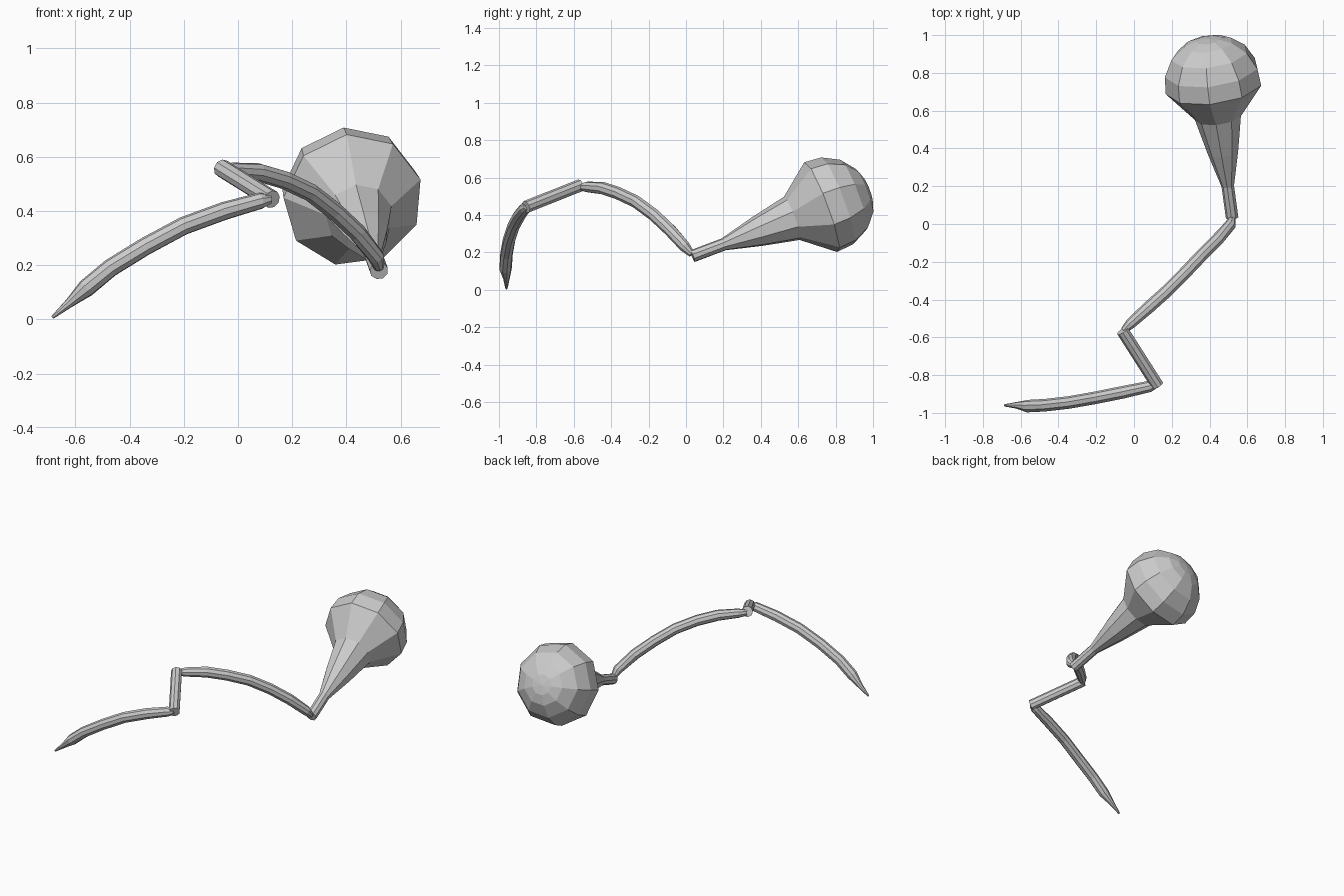
import bpy, bmesh
from math import cos, sin, pi, radians
from mathutils import Vector

if "Cube" in bpy.data.objects:
    bpy.data.objects.remove(bpy.data.objects["Cube"])

SIDES = 9
R = 0.034


def loft(name, stations, turn=-8):
    """Tapered tube through (x, y, z, radius) stations, capped at both ends."""
    pts = [Vector(s[:3]) for s in stations]
    bm = bmesh.new()
    rings = []
    for i, p in enumerate(pts):
        before = (p - pts[i - 1]).normalized() if i else Vector()
        after = (pts[i + 1] - p).normalized() if i < len(pts) - 1 else Vector()
        t = (before + after).normalized()
        up = Vector((0, 0, 1))
        u = (up - t * up.dot(t)).normalized()
        v = t.cross(u)
        ring = []
        for k in range(SIDES):
            a = 2 * pi * k / SIDES + radians(turn)
            ring.append(bm.verts.new(p + (u * cos(a) + v * sin(a)) * stations[i][3]))
        rings.append(ring)
    for a, b in zip(rings, rings[1:]):
        for k in range(SIDES):
            n = (k + 1) % SIDES
            bm.faces.new((a[k], a[n], b[n], b[k]))
    bm.faces.new(rings[0])
    bm.faces.new(rings[-1])
    bmesh.ops.recalc_face_normals(bm, faces=bm.faces)
    mesh = bpy.data.meshes.new(name)
    bm.to_mesh(mesh)
    bm.free()
    obj = bpy.data.objects.new(name, mesh)
    bpy.context.collection.objects.link(obj)
    return obj


# pointed, gently arched foot segment
loft("foot_segment", [
    (-0.685, -0.96, 0.007, 0.006), (-0.62, -0.96, 0.062, 0.018),
    (-0.56, -0.965, 0.115, R), (-0.47, -0.96, 0.19, R),
    (-0.34, -0.945, 0.27, R), (-0.20, -0.92, 0.345, R),
    (-0.05, -0.89, 0.40, R), (0.085, -0.86, 0.438, R * 0.9),
    (0.12, -0.85, 0.445, 0.018)])

# short straight link
loft("short_link", [(0.125, -0.855, 0.443, R), (-0.06, -0.565, 0.558, R)])

# long arched segment, narrowed where it meets its neighbours
loft("long_arch", [
    (-0.055, -0.565, 0.55, 0.018), (-0.02, -0.53, 0.55, R * 0.85),
    (0.075, -0.445, 0.543, R), (0.17, -0.36, 0.515, R),
    (0.265, -0.265, 0.47, R), (0.355, -0.17, 0.40, R),
    (0.44, -0.085, 0.32, R), (0.51, -0.005, 0.23, R * 0.9),
    (0.52, 0.03, 0.19, 0.018)])

# thin neck widening into a rounded bulb, turned around one straight axis
start = Vector((0.52, 0.035, 0.18))
axis = Vector((-0.128, 0.928, 0.35)).normalized()
profile = [(0, R), (0.18, 0.034), (0.375, 0.083), (0.575, 0.125), (0.745, 0.26),
           (0.84, 0.252), (0.93, 0.205), (0.99, 0.13), (1.012, 0.065), (1.018, 0.002)]
loft("bulb", [(*(start + axis * d), r) for d, r in profile])
